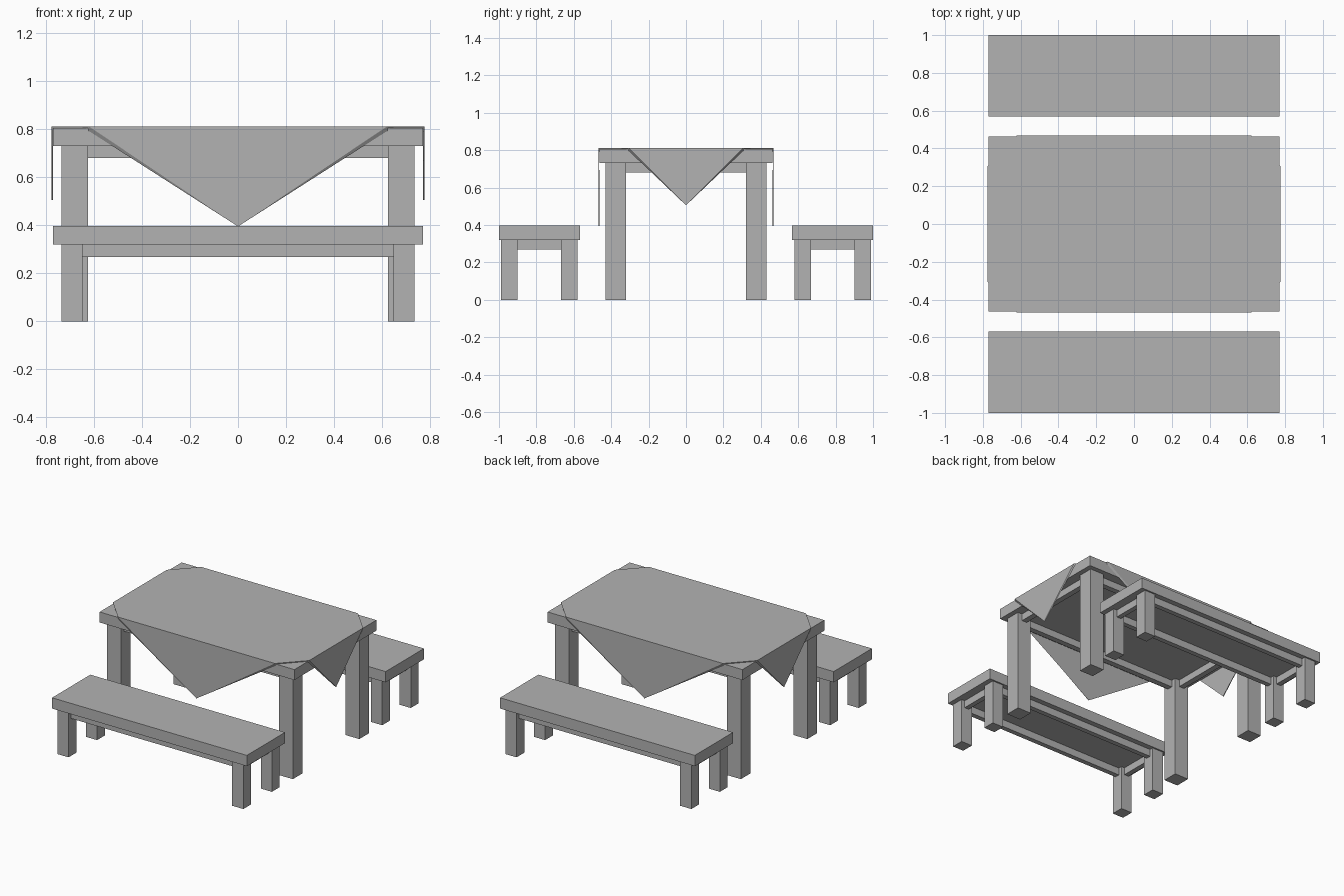
import bpy
import bmesh
from mathutils import Vector

cube = bpy.data.objects.get("Cube")
if cube:
    bpy.data.objects.remove(cube, do_unlink=True)

GREY = (0.45, 0.45, 0.45, 1)
grey = bpy.data.materials.new("plain grey")
grey.use_nodes = True
grey.diffuse_color = GREY
grey.node_tree.nodes["Principled BSDF"].inputs["Base Color"].default_value = GREY


def add_object(name, bm):
    mesh = bpy.data.meshes.new(name)
    bm.to_mesh(mesh)
    bm.free()
    mesh.materials.append(grey)
    obj = bpy.data.objects.new(name, mesh)
    bpy.context.collection.objects.link(obj)
    return obj


def box(name, low, high):
    low, high = Vector(low), Vector(high)
    bm = bmesh.new()
    bmesh.ops.create_cube(bm, size=1)
    for v in bm.verts:
        v.co = (low + high) / 2 + v.co * (high - low)
    return add_object(name, bm)


def trestle(name, cy, half_top, half_legs, leg, rail, z_rail, z_under, z_top):
    """A slab on four square legs joined by rails centred between them."""
    tx, ty = half_top
    lx, ly = half_legs
    box(name + "_top", (-tx, cy - ty, z_under), (tx, cy + ty, z_top))
    mx, my = lx - leg / 2, ly - leg / 2      # leg centres
    h, r = leg / 2, rail / 2
    for sx, side in ((-1, "right"), (1, "left")):
        for sy, end in ((-1, "front"), (1, "back")):
            x, y = sx * mx, cy + sy * my
            box(f"{name}_{end}_{side}_leg", (x - h, y - h, 0), (x + h, y + h, z_under))
        x = sx * mx
        box(f"{name}_{side}_rail", (x - r, cy - my + h, z_rail), (x + r, cy + my - h, z_under))
    for sy, end in ((-1, "front"), (1, "back")):
        y = cy + sy * my
        box(f"{name}_{end}_rail", (-mx + h, y - r, z_rail), (mx - h, y + r, z_under))


# Table and the two benches
trestle("table", 0, (0.77, 0.463), (0.735, 0.43), 0.11, 0.04, 0.68, 0.73, 0.805)
for name, cy in (("front_bench", -0.784), ("back_bench", 0.784)):
    trestle(name, cy, (0.77, 0.216), (0.735, 0.205), 0.088, 0.035, 0.268, 0.32, 0.397)

# Tablecloth laid diagonally, a pointed flap hanging over each side
X, Y, TOP = 0.776, 0.469, 0.811
FX, FY = 0.62, 0.305
outline = [(-FX, -Y), (FX, -Y), (X, -FY), (X, FY), (FX, Y), (-FX, Y), (-X, FY), (-X, -FY)]
tips = [(0, -Y, 0.395), (X, 0, 0.505), (0, Y, 0.395), (-X, 0, 0.505)]
bm = bmesh.new()
rim = [bm.verts.new((x, y, TOP)) for x, y in outline]
bm.faces.new(rim)
for i, tip in enumerate(tips):
    bm.faces.new((rim[2 * i + 1], rim[2 * i], bm.verts.new(tip)))
cloth = add_object("tablecloth", bm)
solid = cloth.modifiers.new("thickness", "SOLIDIFY")
solid.thickness = 0.006
solid.offset = -1
solid.use_even_offset = True
